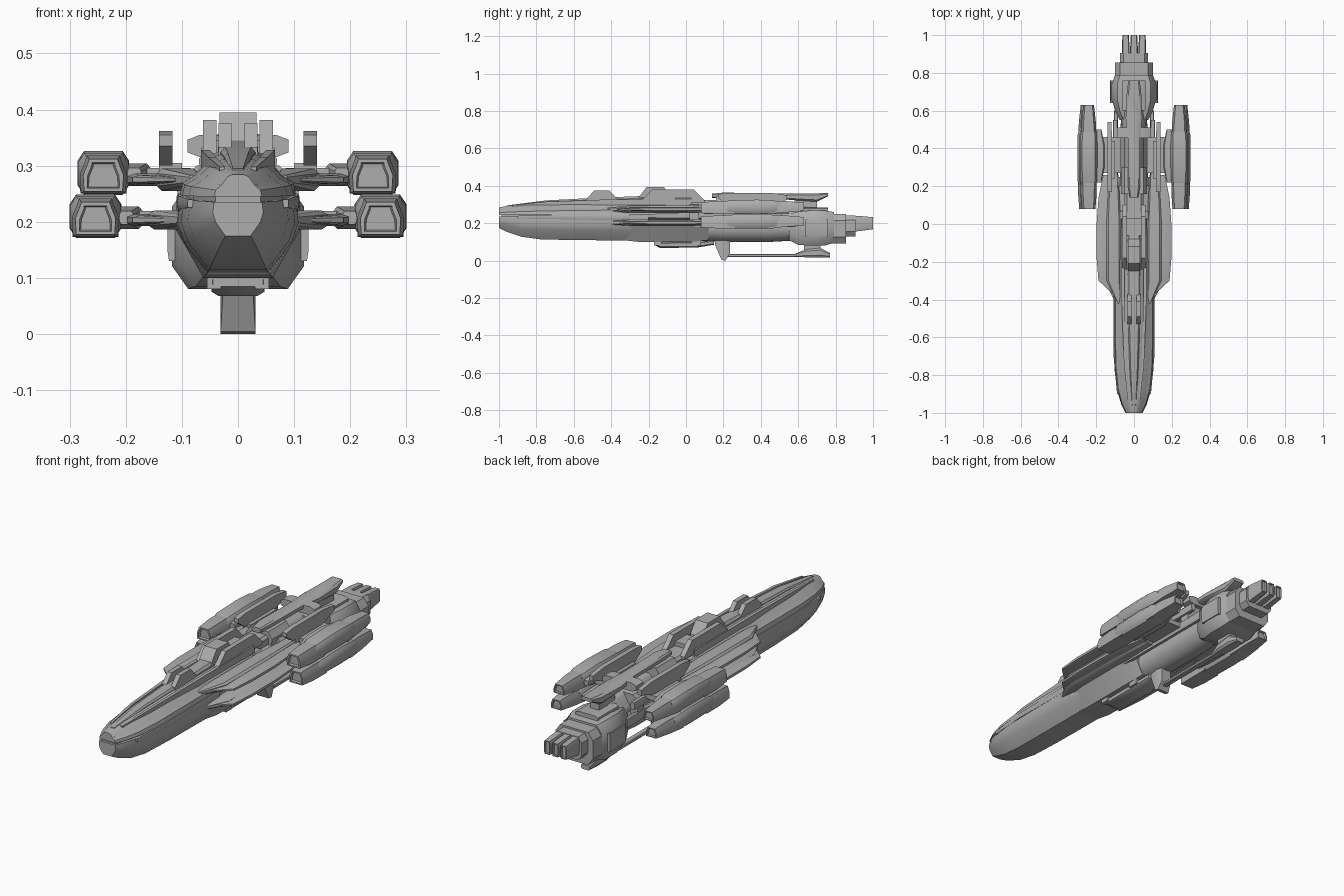
import bpy, bmesh, math

grey = bpy.data.materials.new("hull grey")
grey.diffuse_color = (0.42, 0.42, 0.42, 1)

# Cross-sections: x in -1..1, height in 0..1
def sym(half):
    return half + [(-x, v) for x, v in reversed(half) if x > 0]

BOX = [(1, 0), (1, 1), (-1, 1), (-1, 0)]
CHAMFER = sym([(.75, 0), (1, .22), (1, .78), (.75, 1)])
KEEL = sym([(.5, 0), (.88, .4), (1, .68), (.95, 1)])
DECK = sym([(1, 0), (.95, .3), (.72, .5), (.45, .9), (.25, 1)])
TRAP = sym([(.95, 0), (1, .5), (.78, .85), (.7, 1)])
VEE = sym([(.45, 0), (.55, 0), (1, .8), (1, 1)])
ROUND = [(math.sin(a * math.pi / 8), .5 - .5 * math.cos(a * math.pi / 8)) for a in range(16)]


def loft(name, profile, stations, cx=0.0, mirror=False, recess=0.0, smooth=35):
    """Skin a profile through stations (y, half width, bottom, top, [x shift])."""
    for side in ((1, -1) if mirror else (1,)):
        bm = bmesh.new()
        rings = []
        for s in stations:
            y, hw, z0, z1 = s[:4]
            off = cx + (s[4] if len(s) > 4 else 0)
            rings.append([bm.verts.new((side * (off + u * hw), y, z0 + v * (z1 - z0)))
                          for u, v in profile])
        n = len(profile)
        for a, b in zip(rings, rings[1:]):
            for i in range(n):
                bm.faces.new((a[i], a[(i + 1) % n], b[(i + 1) % n], b[i]))
        caps = [bm.faces.new(rings[0]), bm.faces.new(rings[-1])]
        bmesh.ops.recalc_face_normals(bm, faces=bm.faces[:])
        if recess:
            bmesh.ops.inset_individual(bm, faces=caps, thickness=recess, depth=0)
            bmesh.ops.inset_individual(bm, faces=caps, thickness=recess * .4, depth=-recess * 1.5)
        label = name if not mirror else name + ("_right" if side > 0 else "_left")
        me = bpy.data.meshes.new(label)
        bm.to_mesh(me)
        bm.free()
        me.materials.append(grey)
        ob = bpy.data.objects.new(label, me)
        bpy.context.collection.objects.link(ob)
        bpy.ops.object.select_all(action='DESELECT')
        ob.select_set(True)
        bpy.context.view_layer.objects.active = ob
        bpy.ops.object.shade_smooth_by_angle(angle=math.radians(smooth))


def box(name, x0, x1, y0, y1, z0, z1, mirror=True, profile=BOX):
    loft(name, profile, [(y0, (x1 - x0) / 2, z0, z1), (y1, (x1 - x0) / 2, z0, z1)],
         (x0 + x1) / 2, mirror)


def arch(name, x0, x1, y0, y1, z0, z1, mirror=True, slope=.04):
    hw = (x1 - x0) / 2
    loft(name, BOX, [(y0, hw, z0, z0 + .012), (y0 + slope, hw, z0, z1),
                     (y1 - slope, hw, z0, z1), (y1, hw, z0, z0 + .012)],
         (x0 + x1) / 2, mirror, smooth=20)


# Forward hull: lower keel and upper deck, split by a narrow groove
loft("lower_bow", KEEL, [(-1, .045, .175, .235), (-.96, .066, .155, .237), (-.88, .09, .128, .238),
                         (-.78, .102, .114, .24), (-.6, .108, .11, .24), (-.33, .11, .108, .24),
                         (-.2, .1, .118, .24)])
loft("bow_core", CHAMFER, [(-.99, .04, .22, .27), (-.85, .08, .22, .27), (-.3, .095, .22, .27),
                           (.2, .085, .21, .28)])
loft("upper_deck", DECK, [(-1, .042, .245, .284), (-.95, .066, .245, .294), (-.87, .088, .246, .302),
                          (-.75, .1, .246, .312), (-.55, .104, .246, .322), (-.3, .104, .246, .328),
                          (-.05, .1, .25, .328), (.1, .075, .25, .31)])
loft("deck_ridge", CHAMFER, [(-.96, .012, .27, .295), (-.75, .024, .29, .322),
                             (-.5, .032, .29, .335), (-.25, .036, .29, .345), (0, .036, .29, .34)])
loft("deck_rail", BOX, [(-.93, .005, .27, .298, -.03), (-.75, .007, .28, .315, -.012),
                        (-.4, .008, .28, .328), (-.05, .008, .28, .328)], .058, True)
loft("side_strake", CHAMFER, [(-.9, .005, .225, .24, -.015), (-.7, .008, .222, .246),
                              (-.3, .01, .215, .25)], .1, True)

# Layered shoulder plates swelling outward amidships
for name, z, wide, zt in (("upper_shoulder", .275, .145, .02), ("lower_shoulder", .203, .16, .017)):
    loft(name + "_armour", CHAMFER,
         [(-.42, .01, z - .008, z + .008, -.03), (-.3, (wide - .07) / 2, z - zt, z + zt),
          (.02, (wide - .07) / 2, z - zt, z + zt), (.26, .025, z - zt * .7, z + zt * .7)],
         (wide + .07) / 2, True)
    loft(name + "_plate", CHAMFER,
         [(-.37, .02, z - .004, z + .004, -.045), (-.3, .05, z - .008, z + .008),
          (-.18, .06, z - .011, z + .011), (0, .06, z - .011, z + .011),
          (.14, .05, z - .009, z + .009), (.26, .035, z - .006, z + .006, -.01)], .138, True)

# Midship hull, belly tank and lower collar
loft("belly_tank", ROUND, [(-.2, .06, .125, .24), (0, .07, .108, .25), (.2, .074, .1, .25),
                           (.45, .074, .1, .25), (.62, .066, .11, .25)])
loft("lower_collar", VEE, [(-.34, .1, .11, .21), (-.25, .112, .1, .21), (.02, .112, .1, .21),
                           (.12, .09, .11, .21)], smooth=20)
loft("belly_cradle", CHAMFER, [(-.17, .045, .085, .1), (-.14, .047, .068, .1), (.06, .047, .07, .1),
                               (.15, .036, .085, .11)])
box("cradle_leg", .03, .055, -.17, -.13, .08, .13)
box("cradle_rear_leg", .03, .055, .03, .08, .08, .13)
loft("midship_spine", DECK, [(0, .066, .22, .315), (.2, .055, .22, .31), (.45, .055, .22, .305),
                             (.64, .075, .22, .29)])
for i, y in enumerate((.02, .2, .46)):
    box(f"cross_frame_{i}", -.098, .098, y, y + .05, .2, .3, False, CHAMFER)
box("side_rail", .085, .105, 0, .6, .18, .222, True, CHAMFER)
box("upper_side_rail", .088, .11, .1, .55, .25, .285, True, CHAMFER)

# Deck equipment
arch("forward_mount", .012, .035, -.53, -.37, .32, .376)
arch("central_mount", -.033, .033, -.25, -.08, .33, .395, False)
arch("flank_mount", .038, .062, -.24, .1, .31, .381, slope=.06)
box("bridge_block", -.066, .066, -.06, .03, .28, .345, False, CHAMFER)
box("equipment_bay", -.07, .07, .16, .3, .28, .342, False, TRAP)
box("equipment_step", -.05, .05, .03, .16, .27, .325, False, CHAMFER)

# Dorsal boom and the twin side booms
loft("dorsal_boom", CHAMFER, [(.14, .022, .335, .358), (.2, .032, .333, .364), (.45, .032, .333, .36),
                              (.56, .044, .325, .358), (.7, .038, .315, .36), (.76, .03, .345, .362)])
box("boom_collar", -.09, .09, .455, .51, .315, .355, False, CHAMFER)
box("boom_post", -.025, .025, .58, .7, .25, .33, False)
loft("side_boom", BOX, [(.17, .012, .335, .355), (.22, .012, .3, .362), (.46, .012, .3, .362),
                        (.54, .01, .325, .35)], .129, True, smooth=20)
box("side_boom_foot", .1, .141, .24, .44, .28, .305)

# Four engine pods on struts
for name, cx, z0, z1 in (("upper_pod", .24, .25, .318), ("lower_pod", .254, .173, .241)):
    zc = (z0 + z1) / 2
    loft(name + "_fore", TRAP, [(.08, .036, z0 + .004, z1 - .006), (.16, .042, z0, z1),
                                (.26, .043, z0, z1)], cx, True, .008)
    loft(name + "_body", CHAMFER, [(.2, .036, z0 + .006, z1 - .006), (.23, .045, z0, z1 + .004),
                                   (.38, .046, z0 - .002, z1 + .008), (.47, .045, z0, z1 + .004),
                                   (.5, .036, z0 + .008, z1 - .004)], cx, True)
    loft(name + "_tail", TRAP, [(.44, .042, z0, z1), (.54, .038, z0 + .008, z1),
                                (.63, .028, z0 + .016, z1 - .008)], cx, True, .006)
    box(name + "_strut", .07, cx - .035, .27, .46, zc - .012, zc + .012, True, CHAMFER)
    loft(name + "_fairing", CHAMFER, [(.22, .012, zc - .012, zc + .012), (.3, .03, zc - .02, zc + .02),
                                      (.42, .03, zc - .02, zc + .02), (.5, .012, zc - .012, zc + .012)],
         cx - .055, True)

# Stern block stepping down to three nozzles
loft("stern_block", CHAMFER, [(.55, .075, .11, .25), (.6, .1, .085, .262), (.66, .118, .08, .268),
                              (.74, .118, .08, .268), (.79, .1, .095, .26)])
box("stern_side_plate", .1, .126, .64, .76, .13, .22, True, CHAMFER)
box("stern_top_plate", -.06, .06, .6, .76, .255, .285, False, CHAMFER)
box("stern_step", -.1, .1, .76, .855, .092, .25, False, CHAMFER)
box("nozzle_base", -.075, .075, .85, .905, .13, .242, False, CHAMFER)
for i, x in enumerate((-.044, 0, .044)):
    loft(f"nozzle_{i}", CHAMFER, [(.9, .02, .155, .24), (.94, .02, .16, .238), (1, .017, .168, .232)],
         x, False, .005)

# Ventral fin, boom and rear pod
loft("ventral_fin", BOX, [(.155, .026, .085, .11), (.19, .031, .004, .11), (.212, .031, 0, .11),
                          (.235, .026, .04, .105)], smooth=20)
box("ventral_boom", -.014, .014, .2, .64, .02, .036, False, CHAMFER)
loft("ventral_pod", CHAMFER, [(.58, .014, .02, .036), (.64, .028, .018, .06), (.72, .03, .018, .068),
                              (.77, .022, .018, .04)])
box("ventral_mount", -.02, .02, .63, .72, .05, .1, False)
